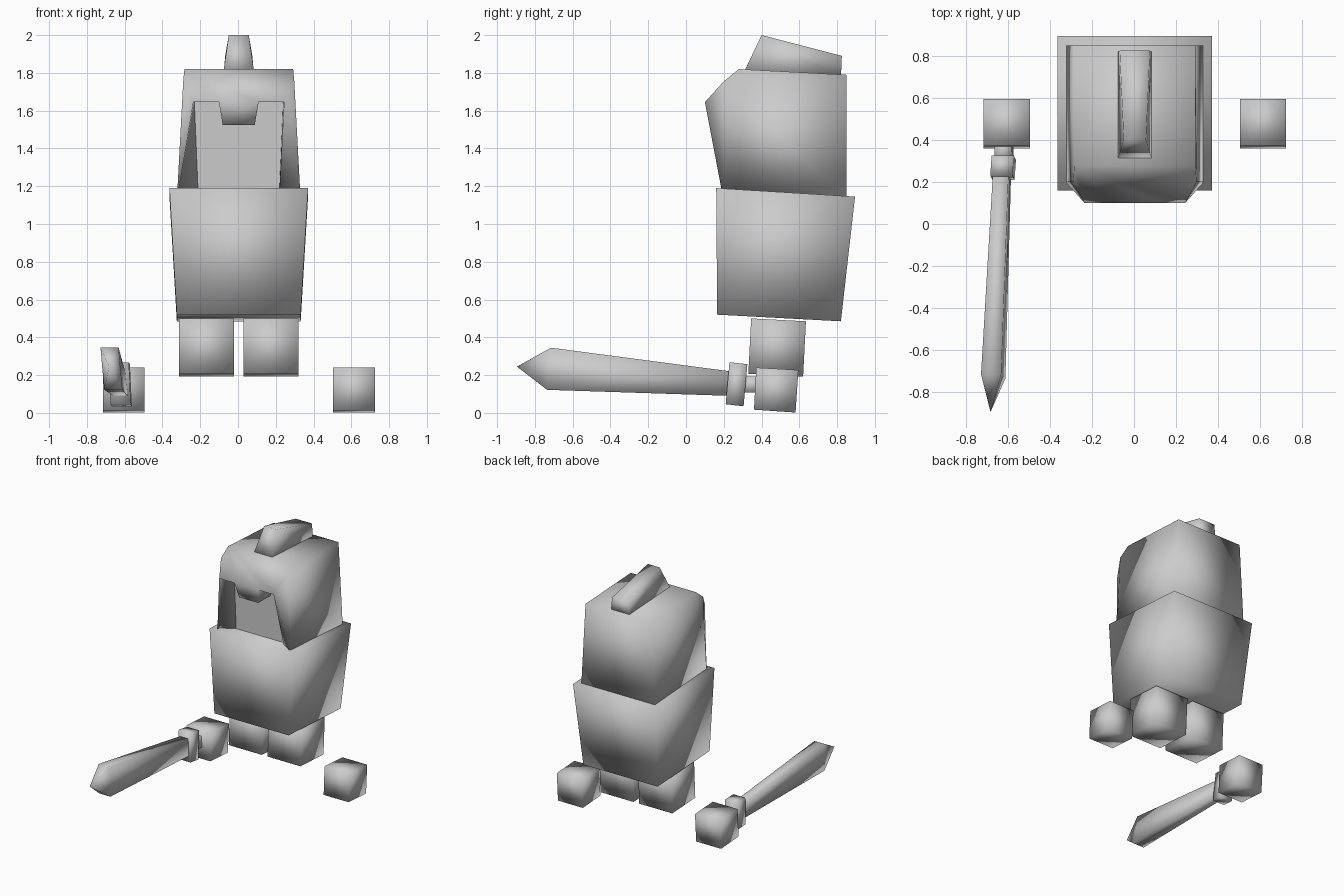
import bpy, bmesh

if "Cube" in bpy.data.objects:
    bpy.data.objects.remove(bpy.data.objects["Cube"])

grey = bpy.data.materials.new("grey")
grey.diffuse_color = (0.6, 0.6, 0.6, 1)
grey.use_nodes = True
grey.node_tree.nodes["Principled BSDF"].inputs["Base Color"].default_value = grey.diffuse_color
CX = 0.004  # symmetry plane


def make(name, verts, faces, smooth=True):
    bm = bmesh.new()
    vs = [bm.verts.new(v) for v in verts]
    for f in faces:
        bm.faces.new([vs[i] for i in f])
    bmesh.ops.recalc_face_normals(bm, faces=bm.faces)
    for f in bm.faces:
        f.smooth = smooth
    me = bpy.data.meshes.new(name)
    bm.to_mesh(me)
    bm.free()
    me.materials.append(grey)
    ob = bpy.data.objects.new(name, me)
    bpy.context.collection.objects.link(ob)
    return ob


def block(name, cx, side):
    """Six-sided block from a side outline of (y, z, half width)."""
    verts = [(cx + s * w, y, z) for s in (-1, 1) for y, z, w in side]
    faces = [(0, 1, 2, 3), (4, 5, 6, 7)]
    faces += [(i, (i + 1) % 4, (i + 1) % 4 + 4, i + 4) for i in range(4)]
    return make(name, verts, faces)


def bar(name, rings, tip=None):
    """Bar along y; each ring is (x, half width, y top, z top, y bottom, z bottom, roll)."""
    verts, faces = [], [(0, 1, 2, 3)]
    for x, w, yt, zt, yb, zb, r in rings:
        verts += [(x - w - r, yt, zt), (x + w - r, yt, zt),
                  (x + w + r, yb, zb), (x - w + r, yb, zb)]
    for k in range(len(rings) - 1):
        a = 4 * k
        faces += [(a + i, a + (i + 1) % 4, a + (i + 1) % 4 + 4, a + i + 4) for i in range(4)]
    a = 4 * (len(rings) - 1)
    if tip:
        verts.append(tip)
        faces += [(a + i, a + (i + 1) % 4, a + 4) for i in range(4)]
    else:
        faces.append((a, a + 1, a + 2, a + 3))
    return make(name, verts, faces)


# Torso, wider at the top
block("torso", CX, [(0.16, 1.19, 0.367), (0.895, 1.145, 0.367),
                    (0.82, 0.485, 0.328), (0.165, 0.52, 0.328)])

# Feet and floating hands, slightly tilted
for side, s in (("left", 1), ("right", -1)):
    block(side + "_foot", CX + s * 0.171, [(0.345, 0.5, 0.146), (0.635, 0.485, 0.146),
                                           (0.62, 0.192, 0.146), (0.33, 0.207, 0.146)])
    block(side + "_hand", CX + s * 0.61, [(0.372, 0.24, 0.11), (0.595, 0.227, 0.11),
                                          (0.58, 0.002, 0.11), (0.36, 0.017, 0.11)])

# Helmet: right half points, mirrored across the middle
half = {
    "top_front": (0.288, 0.28, 1.82), "top_back": (0.288, 0.85, 1.79),
    "low_back": (0.326, 0.85, 1.12), "temple": (0.294, 0.2, 1.755),
    "low_front": (0.328, 0.2, 1.12), "brow": (0.24, 0.1, 1.645),
    "nose_top": (0.105, 0.1, 1.645), "nose_low": (0.085, 0.13, 1.525),
    "nose_in": (0.085, 0.28, 1.525), "brow_in": (0.105, 0.28, 1.645),
    "face_top": (0.235, 0.28, 1.645), "face_low": (0.213, 0.28, 1.12),
}
names = list(half)
n = len(names)
verts = [(CX + s * x, y, z) for s in (1, -1) for x, y, z in half.values()]


def both(*keys):  # one face on each side
    ids = [names.index(k) for k in keys]
    return [ids, [i + n for i in reversed(ids)]]


def across(*keys):  # one face spanning both sides
    ids = [names.index(k) for k in keys]
    return [ids + [i + n for i in reversed(ids)]]


faces = (across("top_front", "top_back") + across("top_back", "low_back")
         + across("low_back", "low_front", "face_low")
         + across("top_front", "brow", "nose_top") + across("nose_top", "nose_low")
         + across("nose_low", "nose_in")
         + both("top_front", "top_back", "low_back", "low_front", "temple")
         + both("top_front", "temple", "brow") + both("temple", "low_front", "brow")
         + both("brow", "low_front", "face_low", "face_top")
         + both("brow", "face_top", "brow_in", "nose_top")
         + both("nose_top", "brow_in", "nose_in", "nose_low"))
make("helmet", verts, faces)

# Flat face behind the opening
make("face", [(CX - 0.235, 0.28, 1.645), (CX - 0.213, 0.28, 1.12),
              (CX + 0.213, 0.28, 1.12), (CX + 0.235, 0.28, 1.645)],
     [(0, 1, 2, 3)], smooth=False)

# Crest on top of the helmet
block("crest", CX, [(0.4, 2.0, 0.053), (0.825, 1.89, 0.072),
                    (0.82, 1.77, 0.082), (0.305, 1.8, 0.082)])

# Sword: handle, guard and widening blade
bar("sword_handle", [(-0.615, 0.04, 0.42, 0.19, 0.41, 0.105, 0.005),
                     (-0.622, 0.04, 0.29, 0.195, 0.28, 0.11, 0.005)])
bar("sword_guard", [(-0.62, 0.053, 0.325, 0.258, 0.305, 0.035, 0.005),
                    (-0.626, 0.053, 0.23, 0.268, 0.21, 0.046, 0.005)])
bar("sword_blade", [(-0.628, 0.037, 0.25, 0.218, 0.24, 0.09, 0.006),
                    (-0.67, 0.048, -0.715, 0.345, -0.735, 0.122, 0.01)],
    tip=(-0.683, -0.895, 0.245))
